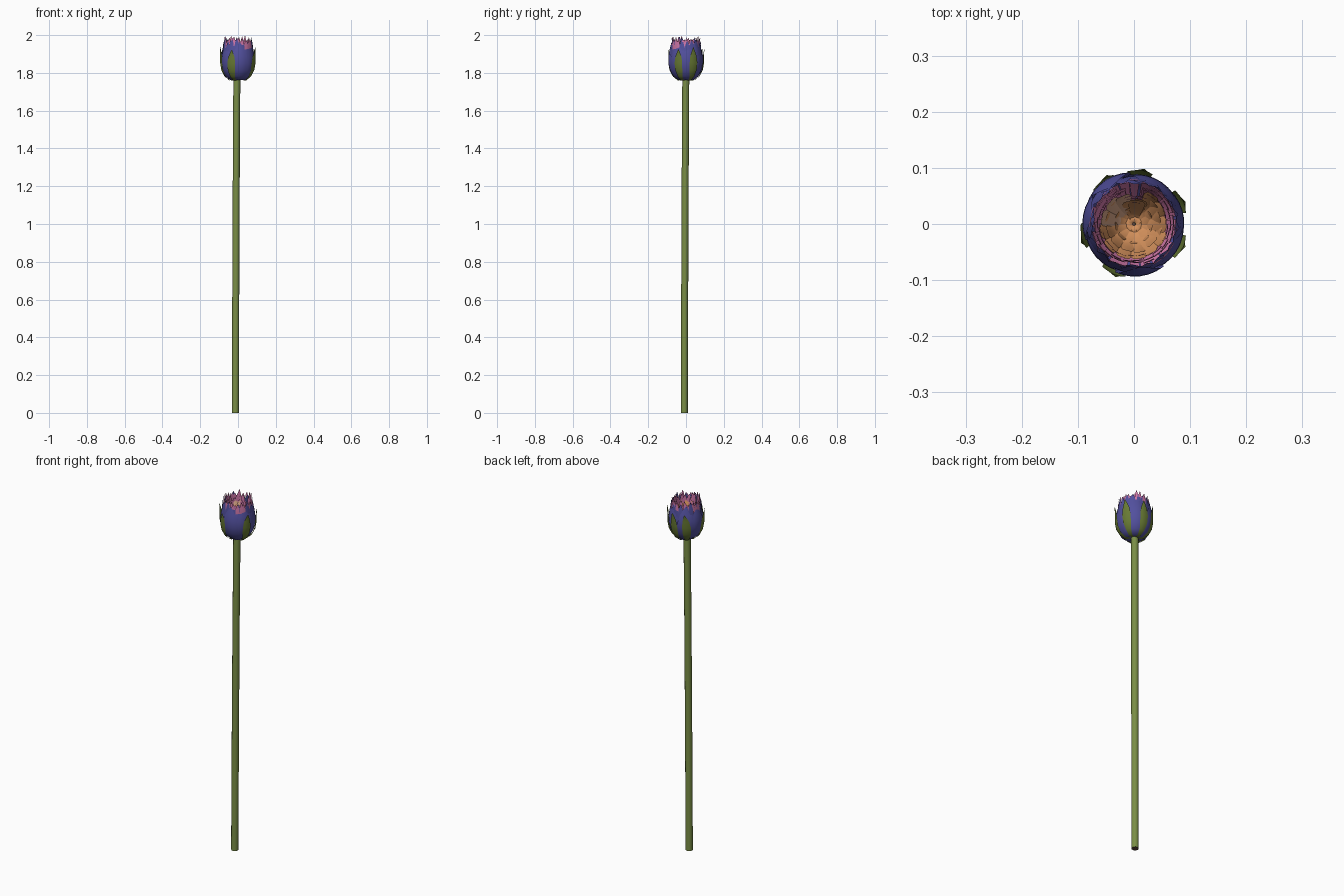
import bpy, math, random

if "Cube" in bpy.data.objects:
    bpy.data.objects.remove(bpy.data.objects["Cube"])
random.seed(4)


def material(name, rgb):
    m = bpy.data.materials.new(name)
    m.diffuse_color = [(c / 255 / 12.92 if c < 11 else ((c / 255 + 0.055) / 1.055) ** 2.4) for c in rgb] + [1]
    m.use_nodes = True
    m.node_tree.nodes["Principled BSDF"].inputs["Base Color"].default_value = m.diffuse_color
    return m


BLUE = material("petal blue", (82, 80, 158))
PINK = material("petal pink", (212, 122, 172))
ORANGE = material("centre orange", (212, 145, 92))
PEACH = material("centre peach", (214, 165, 135))
STEM = material("stem green", (122, 142, 70))
LEAF = material("sepal green", (104, 122, 52))
BROWN = material("cut end brown", (95, 70, 60))


def make(name, verts, faces, mats, index=None):
    me = bpy.data.meshes.new(name)
    me.from_pydata(verts, [], faces)
    for m in mats:
        me.materials.append(m)
    for i, p in enumerate(me.polygons):
        p.use_smooth = True
        p.material_index = index[i] if index else 0
    ob = bpy.data.objects.new(name, me)
    bpy.context.collection.objects.link(ob)
    return ob


def notch(a):
    # heart-shaped dent at the back of the bloom
    d = (a - math.pi / 2 + math.pi) % (2 * math.pi) - math.pi
    return 1 - 0.36 * math.exp(-(d / 0.3) ** 2)


def petal(verts, faces, a, prof, widths, cols=4, cup=0.0, sweep=0.0):
    """Strip that follows profile (r, z), wrapped round the flower axis."""
    b, n = len(verts), len(prof)
    for i, (r, z) in enumerate(prof):
        t = i / (n - 1)
        for j in range(cols + 1):
            s = 2 * j / cols - 1
            ang = a + sweep * t * t + s * min(widths[i] / max(r, 0.004), 1.3)
            rr = r - cup * s * s * widths[i]
            verts.append((rr * math.cos(ang), rr * math.sin(ang), z))
    w = cols + 1
    for i in range(n - 1):
        for j in range(cols):
            k = b + i * w + j
            faces.append((k, k + 1, k + w + 1, k + w))


def ring(name, count, prof, widths, mats, start=0.0, jz=0.0, jr=0.0, cup=0.0, dent=False, cols=4):
    verts, faces, index = [], [], []
    for k in range(count):
        a = start + 2 * math.pi * k / count + random.uniform(-.05, .05)
        f = (notch(a) if dent else 1) * (1 + random.uniform(-jr, jr))
        dz = random.uniform(-jz, jz)
        n = len(prof) - 1
        p = [(r * f, min(2.0, z + dz * (i / n) ** 2)) for i, (r, z) in enumerate(prof)]
        before = len(faces)
        petal(verts, faces, a, p, widths, cols, cup)
        pick = 1 if len(mats) > 1 and 1.9 < a % 6.283 < 3.0 else 0
        index += [pick] * (len(faces) - before)
    return make(name, verts, faces, mats, index)


# stem: slightly leaning tube with a cut end
N, levels = 12, [(0, -.014, -.009), (.6, -.012, -.007), (1.3, -.009, -.004), (1.785, -.006, -.001)]
sv = [(x + .0185 * math.cos(2 * math.pi * j / N), y + .0185 * math.sin(2 * math.pi * j / N), z)
      for z, x, y in levels for j in range(N)]
sf = [(i * N + j, i * N + (j + 1) % N, (i + 1) * N + (j + 1) % N, (i + 1) * N + j)
      for i in range(len(levels) - 1) for j in range(N)]
sf.append(tuple(reversed(range(N))))
stem = make("stem", sv, sf, [STEM, BROWN], [0] * (len(sf) - 1) + [1])
stem.data.polygons[-1].use_smooth = False

# outer blue cup petals
outer = [(.012, 1.768), (.04, 1.762), (.066, 1.782), (.083, 1.812), (.092, 1.85),
         (.091, 1.885), (.086, 1.915), (.08, 1.938), (.076, 1.955)]
ow = [.014, .026, .038, .044, .046, .04, .029, .014, .001]
ring("outer_petals", 7, outer, ow, [BLUE], .3, .012, .03, .03, cols=6)
ring("second_petals", 8, [(r * .95, z + .005) for r, z in outer], ow, [BLUE], .7, .012, .02, .03, cols=6)

# narrow blue spikes
spike = [(.03, 1.775), (.066, 1.80), (.083, 1.85), (.083, 1.90), (.079, 1.94), (.076, 1.965), (.074, 1.98)]
ring("blue_spikes", 18, spike, [.012, .018, .019, .017, .013, .007, .0005], [BLUE], .1, .014, .02)

# layered pink petals
for i, (r, z, n) in enumerate([(.077, 1.986, 24), (.071, 1.978, 24), (.066, 1.964, 22), (.06, 1.95, 22)]):
    prof = [(r * .6, 1.83), (r * .95, 1.87), (r * 1.0, z - .06), (r * .98, z - .03), (r * .97, z - .014), (r * .98, z)]
    ring("pink_petals_%d" % (i + 1), n, prof, [.005, .009, .0105, .009, .006, .0005], [PINK],
         i * .13, .012, .04, dent=i > 0, cols=2)

# orange centre bowl petals
for i, (r, z, n) in enumerate([(.06, 1.935, 13), (.05, 1.918, 12), (.034, 1.89, 9)]):
    prof = [(.003, 1.845), (r * .35, 1.852), (r * .65, z - .05), (r * .88, z - .022), (r * .97, z - .006), (r, z)]
    ring("centre_petals_%d" % (i + 1), n, prof, [.001, r * .12, r * .2, r * .24, r * .17, r * .04],
         [ORANGE, PEACH] if i == 0 else [ORANGE], i * .25, .006, .05, -.25, True)

# green sepals hugging the cup, tips flaring out
sp = [(.018, 1.764), (.045, 1.76), (.072, 1.782), (.089, 1.815), (.096, 1.855), (.096, 1.89), (.097, 1.915), (.1, 1.935)]
gv, gf = [], []
for deg in (190, 245, 333, 27, 85, 130):
    dz = random.uniform(-.02, .005)
    p = [(r, z + dz * (i / 7) ** 2) for i, (r, z) in enumerate(sp)]
    petal(gv, gf, math.radians(deg), p, [.007, .009, .014, .021, .023, .018, .009, .0005], 4, .05,
          random.uniform(-.2, .2))
make("sepals", gv, gf, [LEAF])
